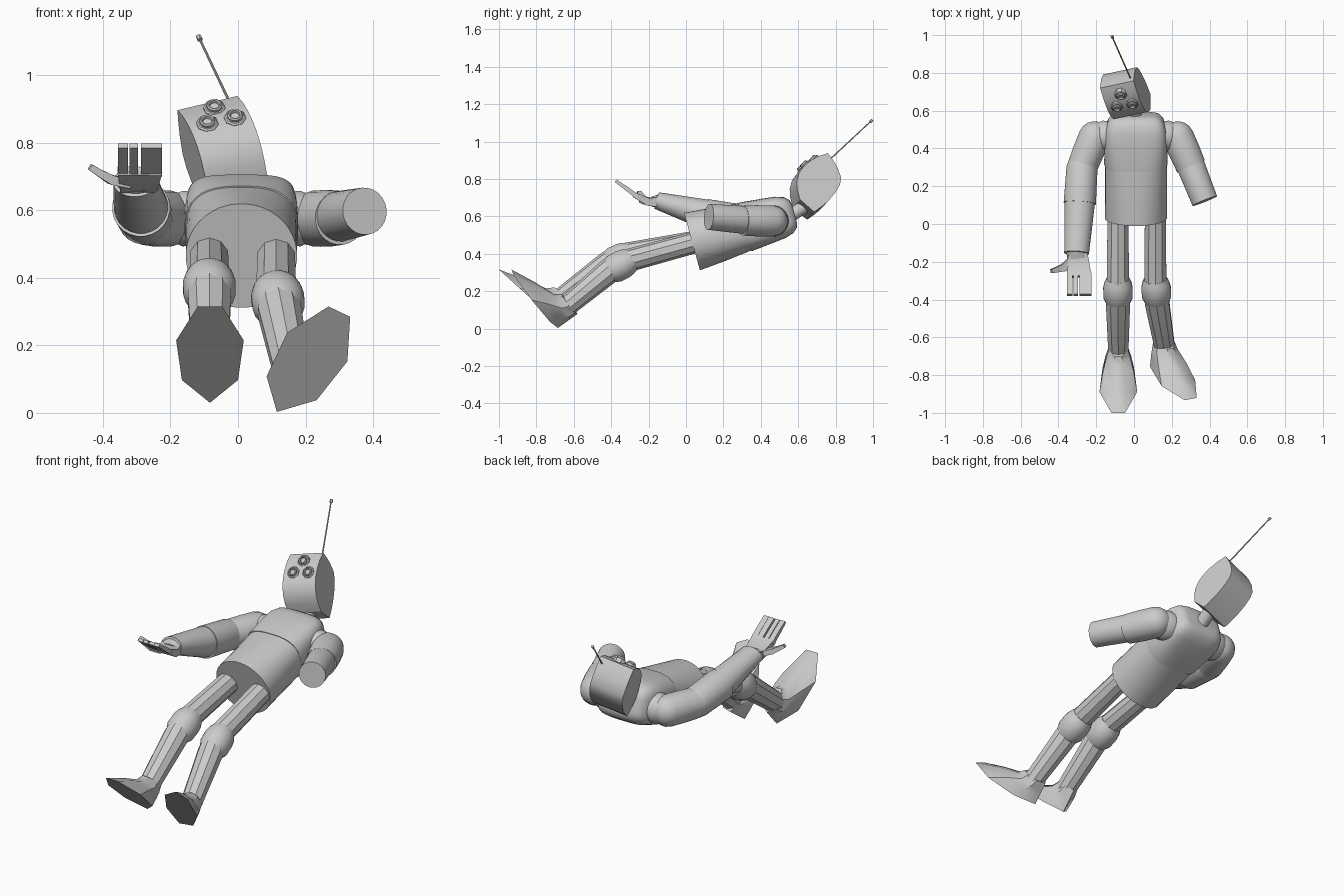
import bpy, bmesh
from math import sin, cos, pi, radians
from mathutils import Vector as V

if "Cube" in bpy.data.objects:
    bpy.data.objects.remove(bpy.data.objects["Cube"])


def loft(name, rings, angle=32):
    """Skin a list of equal-length point rings and cap both ends."""
    bm = bmesh.new()
    vs = [[bm.verts.new(p) for p in r] for r in rings]
    n = len(rings[0])
    for a, b in zip(vs, vs[1:]):
        for i in range(n):
            j = (i + 1) % n
            bm.faces.new((a[i], a[j], b[j], b[i]))
    bm.faces.new(vs[0])
    bm.faces.new(vs[-1])
    bmesh.ops.recalc_face_normals(bm, faces=bm.faces)
    me = bpy.data.meshes.new(name)
    bm.to_mesh(me)
    bm.free()
    ob = bpy.data.objects.new(name, me)
    bpy.context.collection.objects.link(ob)
    bpy.ops.object.select_all(action='DESELECT')
    ob.select_set(True)
    bpy.context.view_layer.objects.active = ob
    bpy.ops.object.shade_smooth_by_angle(angle=radians(angle))
    return ob


def ring(c, a, b, ra, rb, n, e=2.0):
    """Superellipse ring; four sides give a rectangle of half sizes ra, rb."""
    if n == 4:
        return [c + a * ra * s + b * rb * t for s, t in ((1, 1), (-1, 1), (-1, -1), (1, -1))]
    pts = []
    for i in range(n):
        ang = 2 * pi * (i + .5) / n
        p = [(1 if k > 0 else -1) * abs(k) ** (2 / e) for k in (cos(ang), sin(ang))]
        pts.append(c + a * ra * p[0] + b * rb * p[1])
    return pts


def tube(name, stations, n=24):
    """Tube through (x, y, z, radius[, second radius]) stations."""
    pts = [V(s[:3]) for s in stations]
    whole = (pts[-1] - pts[0]).normalized()
    ref = V((0, 1, 0)) if abs(whole.x) > .8 else V((1, 0, 0))
    rings = []
    for i, s in enumerate(stations):
        t = (pts[min(i + 1, len(pts) - 1)] - pts[max(i - 1, 0)]).normalized()
        a = (ref - t * ref.dot(t)).normalized()
        rings.append(ring(pts[i], a, t.cross(a), s[3], s[-1], n))
    return loft(name, rings)


def along(p, q, steps):
    """Stations between p and q from (fraction, radius) pairs."""
    return [(*V(p).lerp(V(q), f), r) for f, r in steps]


# torso: round at the hips, boxy at the shoulders, leaning back
tilt = radians(15.4)
X = V((1, 0, 0))
up, front = V((0, cos(tilt), sin(tilt))), V((0, -sin(tilt), cos(tilt)))
base = V((.01, .032, .465))


def torso_part(name, sections):
    loft(name, [ring(base + up * t, X, front, w, d, 40, e) for t, w, d, e in sections])


torso_part("hips_and_waist", [(0, .165, .16, 2), (.15, .164, .147, 2.2), (.31, .164, .128, 2.8)])
torso_part("chest", [(.29, .165, .134, 2.8), (.30, .168, .134, 2.8), (.42, .167, .122, 3.6),
                     (.49, .162, .114, 4), (.535, .147, .1, 4), (.56, .125, .078, 4),
                     (.568, .1, .055, 4)])
tube("neck", [(.005, .54, .59, .036), (.0, .665, .675, .036)], 16)

# head: curved side profile extruded between two flat side panels
U = V((-.305, .63, .715)).normalized()
R = V((.955, .2, .22))
R = (R - U * R.dot(U)).normalized()
F = R.cross(U)
profile = [(-.1, .85), (.0, .85), (.045, .88), (.078, .915), (.098, .957), (.103, 1.0),
           (.098, 1.045), (.08, 1.1), (.053, 1.148), (.02, 1.142), (-.035, 1.125),
           (-.087, 1.095), (-.108, 1.06), (-.117, 1.01), (-.118, .95), (-.112, .9)]


def head_point(r, f, u):
    return R * r + F * f + U * u


loft("head", [[head_point(r, f, u) for f, u in profile] for r in (.179, .365)])

# three eyes: collars with a raised lens rim and recessed centre
for i, (r, u, f) in enumerate(((.277, 1.096, .07), (.234, 1.03, .086), (.319, 1.027, .086))):
    c = head_point(r, f, u)
    loft(f"eye_collar_{i + 1}", [ring(c + F * h, R, U, q, q, 8) for h, q in
                                 ((-.02, .033), (.018, .033), (.022, .028))], 25)
    loft(f"eye_rim_{i + 1}", [ring(c + F * h, R, U, q, q, 16) for h, q in
                              ((.01, .023), (.03, .023), (.034, .019), (.032, .015), (.023, .013))])

# antenna
tube("antenna_rod", [(-.018, .77, .905, .004), (-.115, .99, 1.11, .0035)], 8)
tube("antenna_tip", [(-.112, .985, 1.104, .008), (-.117, .996, 1.115, .008)], 6)

# shoulders: joint discs and rounded upper arms
arms = (("right", -1, V((-.275, .30, .577))), ("left", 1, V((.302, .305, .577))))
for side, s, elbow in arms:
    tube(side + "_shoulder_joint", [(.01 + s * d, .465, .575, r) for d, r in
                                    ((.12, .078), (.175, .083), (.185, .078), (.225, .07))])
    sh = V((.012 + s * .222, .46, .575))
    back = (sh - elbow).normalized()
    dome = [(*(sh + back * .084 * sin(a)), .084 * cos(a)) for a in (1.45, 1.1, .75, .4, 0)]
    tube(side + "_upper_arm", dome + along(sh, elbow, ((.5, .084), (1, .08))))

# left forearm: plain open-ended sleeve without a hand
tube("left_forearm", along((.28, .36, .577), (.375, .122, .597),
                           ((0, .05), (.06, .066), (.25, .075), (1, .07))))

# right forearm, sleeve and cuff
tube("right_elbow_sleeve", [(-.262, .37, .575, .05), (-.266, .35, .575, .07),
                            (-.275, .3, .58, .083), (-.287, .11, .607, .086)])
tube("right_forearm", [(-.284, .15, .603, .081), (-.288, .1, .612, .08),
                       (-.304, -.155, .684, .066, .046)])
tube("right_wrist", [(-.303, -.14, .682, .058, .036), (-.298, -.18, .678, .054, .028)])

# right hand, palm up
tube("right_palm", [(-.298, -.16, .677, .052, .026), (-.293, -.205, .678, .055, .02),
                    (-.291, -.278, .716, .065, .014)], 4)
for i, (x, w) in enumerate(((-.340, .0145), (-.309, .0125), (-.272, .0155), (-.24, .0155))):
    tube(f"right_finger_{i + 1}", [(x, -.265, .709, w, .012), (x, -.32, .75, w, .011),
                                   (x, -.376, .79, w, .008)], 4)
tube("right_thumb", [(-.33, -.205, .68, .03, .014), (-.375, -.232, .69, .02, .014),
                     (-.41, -.242, .71, .014, .011), (-.438, -.25, .728, .011, .009)], 4)

# legs and feet
sole = [(0, 0), (.083, .1), (.1, .275), (.036, .425), (-.036, .425), (-.1, .275), (-.083, .1)]
legs = (("right", -.085, .39, V((-.083, -.685, .03)), V((0, -.74, .67)), V((1, 0, 0))),
        ("left", .113, .35, V((.115, -.685, .003)), V((.182, -.238, .292)), V((.75, .2, -.45))))
for side, x, kz, heel, d, s in legs:
    d = d.normalized()
    s = (s - d * s.dot(d)).normalized()
    n = d.cross(s)
    hip, knee = V((x, .08, .47)), V((x, -.36, kz))
    ankle = heel + d * .075 + n * .105
    tube(side + "_thigh", along(hip, knee, ((0, .058), (1, .062))), 10)
    tube(side + "_knee", along(hip.lerp(knee, .84), knee.lerp(ankle, .2),
                               ((0, .062), (.2, .074), (.4, .079), (.75, .078), (1, .062))), 20)
    tube(side + "_shin", along(knee, ankle, ((0, .06), (.2, .067), (1, .056))), 10)
    loft(side + "_foot", [[heel + s * p * w + d * q * k + n * h for p, q in sole]
                          for h, w, k in ((0, 1, 1), (.055, .82, .68), (.095, .62, .4), (.13, .5, .33))], 40)
